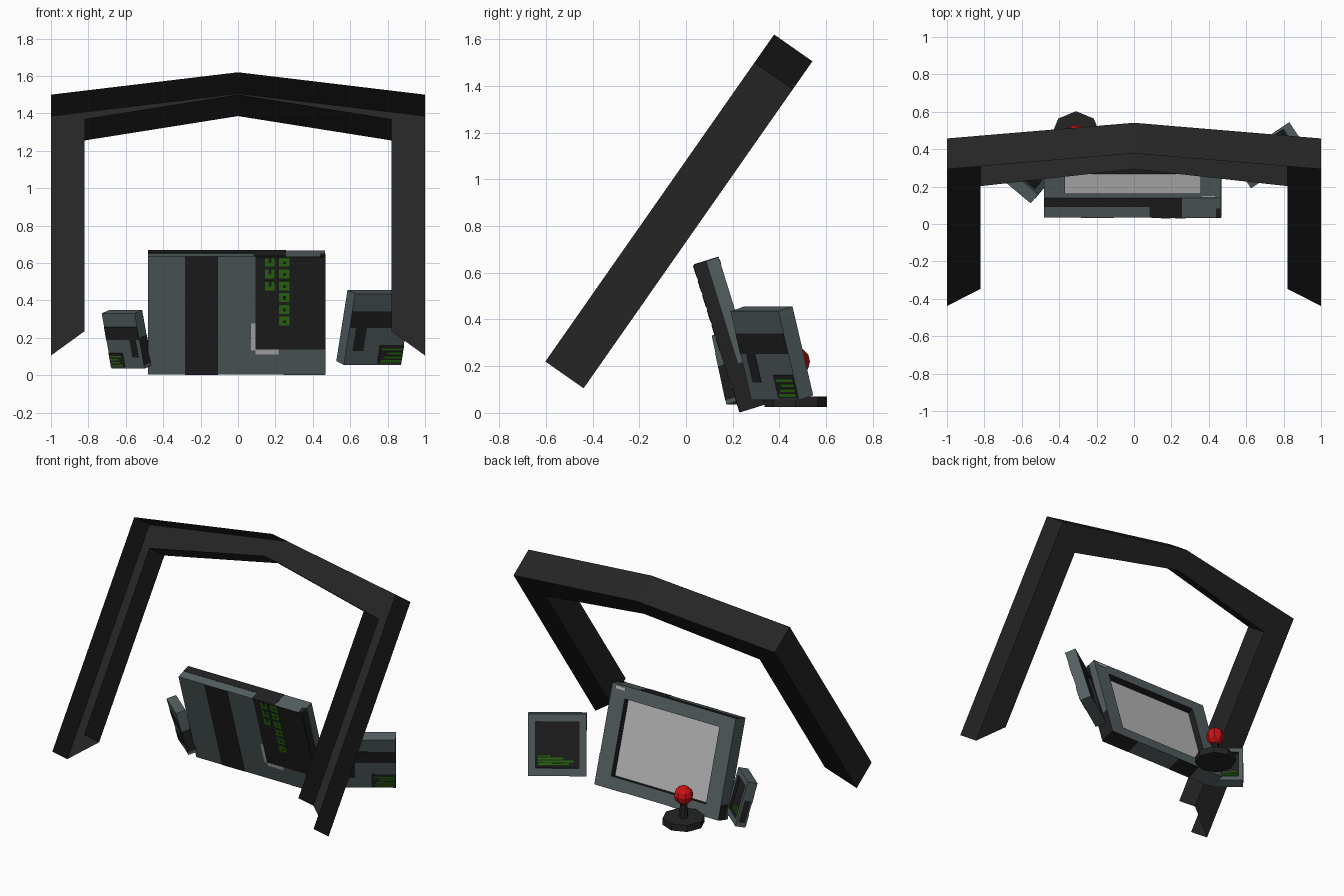
import bpy, bmesh, math
from mathutils import Matrix, Vector

if "Cube" in bpy.data.objects:
    bpy.data.objects.remove(bpy.data.objects["Cube"])

COLOURS = {
    "frame_black": (0.018, 0.018, 0.018), "casing_grey": (0.088, 0.113, 0.118),
    "panel_black": (0.015, 0.015, 0.015), "display_green": (0.025, 0.16, 0.006),
    "screen_light": (0.48, 0.48, 0.48), "knob_red": (0.6, 0.006, 0.008)}
MATS = []
for n, c in COLOURS.items():
    m = bpy.data.materials.new(n)
    m.diffuse_color = (*c, 1)
    m.use_nodes = True
    m.node_tree.nodes["Principled BSDF"].inputs["Base Color"].default_value = m.diffuse_color
    MATS.append(m)
FRAME, GREY, BLACK, GREEN, LIGHT, RED = range(6)


def finish(bm, name, matrix=Matrix()):
    me = bpy.data.meshes.new(name)
    bm.to_mesh(me)
    bm.free()
    for m in MATS:
        me.materials.append(m)
    ob = bpy.data.objects.new(name, me)
    ob.matrix_world = matrix
    bpy.context.collection.objects.link(ob)
    return ob


def box(bm, x, y, z, mat):
    """Box between (min, max) ranges."""
    size = [r[1] - r[0] for r in (x, y, z)]
    mid = Vector([(r[0] + r[1]) / 2 for r in (x, y, z)])
    geo = bmesh.ops.create_cube(bm, size=1, matrix=Matrix.Translation(mid) @ Matrix.Diagonal((*size, 1)))
    faces = {f for v in geo["verts"] for f in v.link_faces}
    for f in faces:
        f.material_index = mat
    return faces


def monitor(name, loc, yaw, tilt, w, h, d, bezel, recess, screen, plates):
    """Casing with a recessed screen on local +y; painted plates on the other sides."""
    bm = bmesh.new()
    faces = box(bm, (-w / 2, w / 2), (0, d), (0, h), GREY)
    bm.normal_update()
    back = next(f for f in faces if f.normal.y > 0.9)
    bmesh.ops.inset_region(bm, faces=[back], thickness=0.02)
    for v in back.verts:
        v.co.x = math.copysign(w / 2 - bezel[0], v.co.x)
        v.co.z = bezel[1] if v.co.z < h / 2 else h - bezel[1]
    floor = bmesh.ops.extrude_discrete_faces(bm, faces=[back])["faces"][0]
    for e in floor.edges:
        for f in e.link_faces:
            f.material_index = BLACK
    floor.material_index = screen
    for v in floor.verts:
        v.co.y -= recess
    for p in plates:
        box(bm, *p)
    mat = (Matrix.Translation(loc) @ Matrix.Rotation(math.radians(yaw), 4, 'Z')
           @ Matrix.Rotation(math.radians(tilt), 4, 'X'))
    return finish(bm, name, mat)


def front(x, z, mat, t):
    return (x, (-t, 0), z, mat)


# Arched frame: open channel (outer wall, inner wall, back panel), leaning backwards
outer = [(-1, 0), (-1, 1.563), (0, 1.709), (1, 1.563), (1, 0)]
inner = [(-.82, .159), (-.82, 1.404), (0, 1.563), (.82, 1.404), (.82, .159)]
bm = bmesh.new()


def row(profile, d):
    return [bm.verts.new((x, -.602 + .573 * s + .819 * d, .22 + .819 * s - .573 * d)) for x, s in profile]


rows = [row(outer, 0), row(outer, .2), row(inner, .2), row(inner, 0)]
for a, b in zip(rows, rows[1:]):
    for i in range(4):
        bm.faces.new((a[i], b[i], b[i + 1], a[i + 1]))
bmesh.ops.recalc_face_normals(bm, faces=bm.faces)
finish(bm, "arch_frame")

# Main monitor
W, H, D = .945, .66, .11
plates = [
    front((-.275, -.1), (0, H), BLACK, .002),
    front((.1, W / 2), (.14, H), BLACK, .004),
    front((.078, .2), (.135, .285), LIGHT, .002),
    front((.1, .225), (.112, .15), LIGHT, .0022),
    ((-W / 2, .265), (.058, D), (H, H + .002), BLACK),
    ((.09, .265), (0, .06), (H, H + .002), BLACK),
    ((.445, W / 2), (0, .05), (H, H + .002), BLACK),
    ((W / 2, W / 2 + .002), (0, .055), (0, H), BLACK),
    ((W / 2, W / 2 + .002), (.055, D), (0, .2), BLACK),
    ((.25, W / 2), (0, D), (-.002, 0), BLACK),
    ((-.275, -.1), (0, D), (-.002, 0), BLACK),
    ((-W / 2 - .002, -W / 2), (.03, D), (0, .1), BLACK),
    ((.37, .44), (D, D + .002), (H - .03, H - .012), LIGHT),
]
# Green read-out blocks in two columns
for i in range(6):
    z = .275 + .066 * i
    plates.append(front((.228, .282), (z, z + .05), GREEN, .006))
    plates.append(front((.247, .263), (z + .014, z + .03), BLACK, .0065))
    if i > 2:
        plates.append(front((.153, .203), (z, z + .05), GREEN, .006))
        plates.append(front((.17, .187), (z + .022, z + .05), BLACK, .0065))
monitor("main_monitor", (-.0075, .23, .004), 0, 17.2, W, H, D, (.11, .08), .045, LIGHT, plates)


# Side monitors: same painted casing, scaled and mirrored (s = +1 right, -1 left)
def side_plates(w, h, d, s):
    def X(a, b):
        return tuple(sorted((s * a * w, s * b * w)))
    out = [
        front(X(-.5, .5), (.52 * h, .75 * h), BLACK, .002),
        front(X(-.38, -.2), (.2 * h, .52 * h), BLACK, .0022),
        front(X(.08, .5), (.02 * h, .28 * h), BLACK, .003),
    ]
    for i in range(4):
        z = (.04 + .055 * i) * h
        out.append(front(X(.12 + .05 * (i % 3), .48), (z, z + .03 * h), GREEN, .005))
    # bar read-out on the screen
    y = d - .02
    for i in range(4):
        z = (.17 + .045 * i) * h
        end = (-.2, -.28, -.1, .12)[i]
        out.append((X(end, .33), (y, y + .003), (z, z + .03 * h), GREEN))
    return out


w, h, d = .367, .395, .075
monitor("right_monitor", (.718, .382, .055), 34, 15.7, w, h, d, (.047, .05), .02, BLACK,
        side_plates(w, h, d, 1))
w, h, d = .23, .307, .065
extra = [((w / 2, w / 2 + .002), (0, d), (.02, .17), BLACK),
         ((-w / 2 - .002, -w / 2), (.01, d - .015), (.03, .18), BLACK)]
monitor("left_monitor", (-.588, .247, .035), -40, 15.5, w, h, d, (.032, .04), .02, BLACK,
        side_plates(w, h, d, -1) + extra)


# Joystick: base, stem and ball knob
def cone(name, r1, r2, z0, z1, mat):
    bm = bmesh.new()
    bmesh.ops.create_cone(bm, cap_ends=True, segments=8, radius1=r1, radius2=r2, depth=z1 - z0)
    for f in bm.faces:
        f.material_index = mat
    finish(bm, name, Matrix.Translation((-.31, .469, (z0 + z1) / 2)))


cone("joystick_base", .134, .134, .025, .07, FRAME)
cone("joystick_stem", .03, .02, .065, .19, FRAME)
bm = bmesh.new()
bmesh.ops.create_uvsphere(bm, u_segments=8, v_segments=6, radius=.062)
for f in bm.faces:
    f.material_index = RED
finish(bm, "joystick_knob", Matrix.Translation((-.31, .469, .22)))
